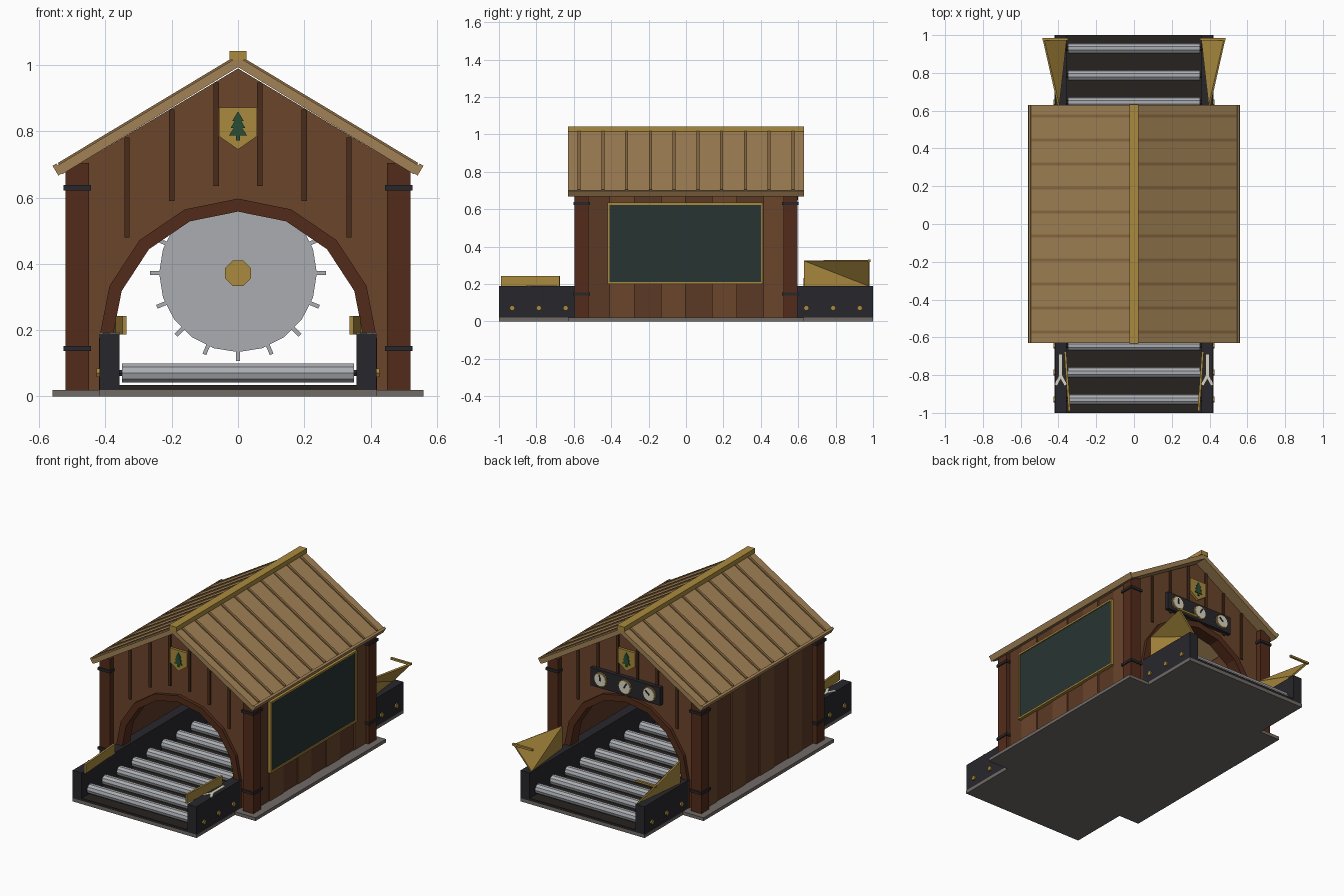
import bpy, bmesh
from math import sin, cos, pi, atan2, radians
from mathutils import Matrix, Vector

if "Cube" in bpy.data.objects:
    bpy.data.objects.remove(bpy.data.objects["Cube"])


def mat(name, hexcol):
    rgb = [(int(hexcol[i:i + 2], 16) / 255) ** 2.2 for i in (0, 2, 4)]
    m = bpy.data.materials.new(name)
    m.diffuse_color = (*rgb, 1)
    m.use_nodes = True
    m.node_tree.nodes["Principled BSDF"].inputs["Base Color"].default_value = m.diffuse_color
    return m


WALL, WALL2 = mat("wall_brown", "6a462f"), mat("board_brown", "5c3c29")
DARK, BATTEN = mat("post_brown", "532f20"), mat("batten_brown", "4a3020")
ROOF, SEAM = mat("roof_wood", "a08056"), mat("roof_seam", "866843")
GOLD, IRON = mat("brass", "a88840"), mat("iron", "2c2c30")
STEEL, BED = mat("steel", "a8abb0"), mat("bed_black", "2a2724")
STONE, SLATE = mat("stone", "706a66"), mat("slate", "2c3836")
CREAM, GREEN = mat("cream", "d8d4c0"), mat("tree_green", "2c5038")


def finish(name, bm, m):
    bmesh.ops.recalc_face_normals(bm, faces=bm.faces[:])
    me = bpy.data.meshes.new(name)
    bm.to_mesh(me)
    bm.free()
    me.materials.append(m)
    ob = bpy.data.objects.new(name, me)
    bpy.context.collection.objects.link(ob)
    return ob


def box(name, x, y, z, m, rot=None):
    """Box from (min, max) ranges, optionally rotated about its centre by (angle, axis)."""
    bm = bmesh.new()
    bmesh.ops.create_cube(bm, size=1)
    mx = Matrix.Translation([(a + b) / 2 for a, b in (x, y, z)])
    if rot:
        mx = mx @ Matrix.Rotation(rot[0], 4, rot[1])
    mx = mx @ Matrix.Diagonal([abs(b - a) for a, b in (x, y, z)] + [1])
    bmesh.ops.transform(bm, matrix=mx, verts=bm.verts)
    return finish(name, bm, m)


def prism(name, pts, a, b, m, axis='Y'):
    """Extrude an outline: (x, z) along y, or (x, y) along z."""
    bm = bmesh.new()
    place = (lambda p: (p[0], a, p[1])) if axis == 'Y' else (lambda p: (p[0], p[1], a))
    f = bm.faces.new([bm.verts.new(place(p)) for p in pts])
    ext = bmesh.ops.extrude_face_region(bm, geom=[f])
    vs = [v for v in ext['geom'] if isinstance(v, bmesh.types.BMVert)]
    bmesh.ops.translate(bm, verts=vs, vec=(0, b - a, 0) if axis == 'Y' else (0, 0, b - a))
    return finish(name, bm, m)


def cyl(name, c, r, depth, n, m, axis='Y', spin=0):
    bm = bmesh.new()
    bmesh.ops.create_cone(bm, cap_ends=True, segments=n, radius1=r, radius2=r, depth=depth)
    turn = Matrix.Rotation(pi / 2, 4, 'X' if axis == 'Y' else 'Y')
    bmesh.ops.transform(bm, verts=bm.verts,
                        matrix=Matrix.Translation(c) @ turn @ Matrix.Rotation(spin, 4, 'Z'))
    return finish(name, bm, m)


def mirrored(half):
    return half + [(-x, z) for x, z in reversed(half) if x != 0]


def arch(rx, rz):
    """Right foot over the top to the left foot."""
    return [(rx, .02)] + [(rx * cos(i * pi / 8), .17 + rz * sin(i * pi / 8)) for i in range(9)] + [(-rx, .02)]


# Cross-shaped stone base
prism("base", [(-.56, -.63), (-.42, -.63), (-.42, -1), (.42, -1), (.42, -.63), (.56, -.63),
               (.56, .63), (.42, .63), (.42, 1), (-.42, 1), (-.42, .63), (-.56, .63)], 0, .02, STONE, 'Z')

# Conveyor bed, rollers and axle caps
box("conveyor_bed", (-.36, .36), (-1, 1), (.02, .035), BED)
for i in range(14):
    y = (i - 6.5) * .143
    cyl("roller", (0, y, .071), .03, .7, 10, STEEL, 'X')
    for s in (-1, 1):
        cyl("axle", (s * .355, y, .071), .01, .02, 6, IRON, 'X')
        cyl("axle_cap", (s * .421, y, .071), .015, .012, 6, GOLD, 'X')

# Rails, infeed guides, arrows and outfeed flares
for s in (-1, 1):
    box("side_rail", (s * .358, s * .418), (-1, 1), (.02, .19), IRON)
    box("infeed_guide", (s * .347, s * .359), (-.99, -.675), (.187, .243), GOLD, (-s * radians(4), 'Z'))
    box("arrow_stem", (s * .388 - .008, s * .388 + .008), (-.81, -.69), (.189, .193), CREAM)
    for t in (-1, 1):
        cx = s * .388 + t * .012
        box("arrow_leg", (cx - .007, cx + .007), (-.855, -.795), (.189, .193), CREAM, (t * radians(28), 'Z'))
    bm = bmesh.new()
    v = [bm.verts.new((s * x, y, z)) for x, y, z in
         ((.40, .63, .19), (.40, .63, .325), (.36, .98, .19), (.48, .98, .325))]
    bm.faces.new((v[0], v[1], v[2]))
    bm.faces.new((v[1], v[3], v[2]))
    flare = finish("outfeed_flare", bm, GOLD)
    mod = flare.modifiers.new("thickness", 'SOLIDIFY')
    mod.thickness, mod.offset = .01, 0
    box("flare_bar", (s * .35, s * .485), (.972, .986), (.318, .33), GOLD)

# Gable walls and arches, front and back
for s in (-1, 1):
    side = "front" if s < 0 else "back"
    outline = [(-.5, .02), (-.5, .69), (0, .99), (.5, .69), (.5, .02)]
    prism(side + "_wall", outline + arch(.385, .395), s * .52, s * .56, WALL)
    prism(side + "_arch", arch(.42, .427) + arch(.38, .388)[::-1], s * .505, s * .58, DARK)
    for x, z0, z1 in ((.066, .635, .948), (.2, .59, .866), (.335, .48, .782)):
        for t in (-1, 1):
            box(side + "_batten", (t * x - .008, t * x + .008), (s * .558, s * .568), (z0, z1), BATTEN)
    # Shield emblem with pine tree
    shield = [(0, .745), (.057, .785), (.057, .872)]
    prism(side + "_shield", mirrored(shield), s * .558, s * .575, GOLD)
    tree = [(0, .86), (.017, .832), (.010, .832), (.022, .81), (.013, .81), (.027, .788), (.006, .788), (.006, .772)]
    prism(side + "_tree", mirrored(tree), s * .574, s * .58, GREEN)

# Corner posts with iron straps
for sx in (-1, 1):
    for sy in (-1, 1):
        box("corner_post", (sx * .45, sx * .52), (sy * .52, sy * .595), (.02, .705), DARK)
        for z in (.145, .63):
            box("post_strap", (sx * .443, sx * .527), (sy * .513, sy * .602), (z - .008, z + .008), IRON)

# Boarded side walls
for s in (-1, 1):
    box("side_wall", (s * .46, s * .49), (-.53, .53), (.02, .7), WALL2)
    for i in range(8):
        y = (i - 3.5) * .137
        box("side_board", (s * .488, s * (.5 if i % 2 else .496)), (y - .066, y + .066),
            (.02, .70), WALL if i % 2 else WALL2)

# Framed slate board on the right wall
box("slate_board", (.495, .512), (-.415, .405), (.21, .625), SLATE)
for z in (.205, .629):
    box("slate_frame", (.495, .518), (-.42, .412), (z - .006, z + .006), GOLD)
for y in (-.415, .407):
    box("slate_frame", (.495, .518), (y - .006, y + .006), (.2, .634), GOLD)

# Roof slabs, seam battens, eave strips and ridge cap
slope = atan2(.325, .54)
n = Vector((sin(slope), cos(slope)))
for s in (-1, 1):
    prism("roof_slab", [(0, 1.025), (s * .545, .697), (s * .53, .671), (0, .994)], -.63, .63, ROOF)
    for i in range(10):
        y = (i - 4.5) * .127
        cx, cz = .275 + n.x * .002, .8595 + n.y * .002
        box("roof_batten", (s * cx - .31, s * cx + .31), (y - .008, y + .008), (cz - .004, cz + .004),
            SEAM, (s * slope, 'Y'))
    box("eave_strip", (s * .545 - .007, s * .545 + .007), (-.63, .63), (.668, .702), ROOF, (s * slope, 'Y'))
box("ridge_cap", (-.025, .025), (-.632, .632), (1.015, 1.042), GOLD)

# Saw blade with teeth and hub
cyl("saw_blade", (0, 0, .372), .238, .02, 20, STEEL)
for i in range(16):
    a = i * pi / 8
    x, z = .245 * cos(a), .372 + .245 * sin(a)
    box("saw_tooth", (x - .02, x + .02), (-.014, .014), (z - .006, z + .006), STEEL, (-a, 'Y'))
cyl("saw_hub", (0, 0, .372), .042, .08, 8, GOLD, spin=pi / 8)

# Gauge panel on the back
box("gauge_panel", (-.235, .235), (.558, .585), (.6, .71), IRON)
for x, ang in ((-.165, 40), (0, 120), (.165, 85)):
    cyl("gauge_rim", (x, .587, .655), .044, .012, 12, GOLD)
    cyl("gauge_face", (x, .59, .655), .038, .012, 12, CREAM)
    a = radians(ang)
    nx, nz = x + .012 * cos(a), .655 + .012 * sin(a)
    box("gauge_needle", (nx - .018, nx + .018), (.594, .599), (nz - .004, nz + .004), IRON, (-a, 'Y'))
